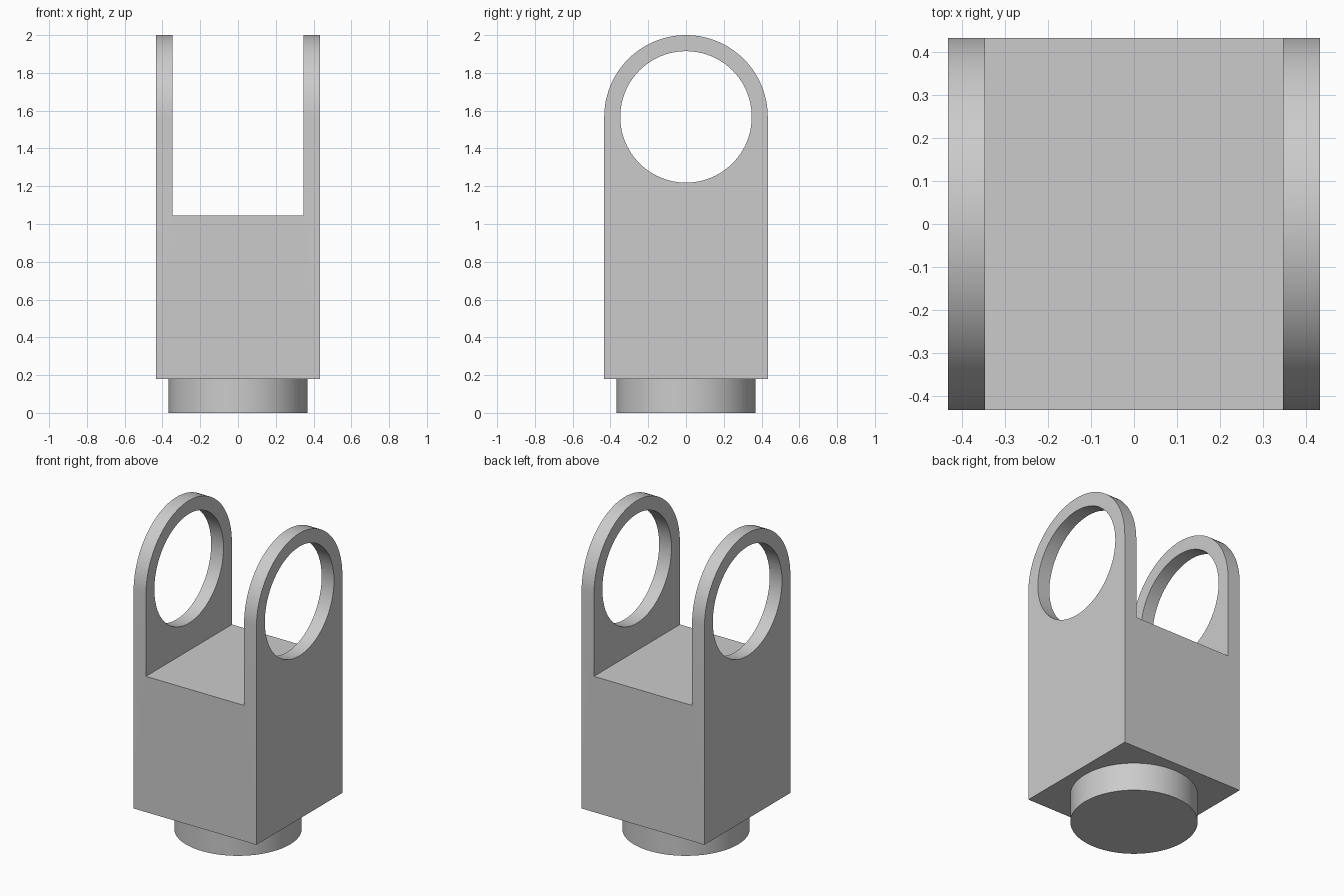
import bpy
import bmesh
import math
from mathutils import Matrix

cube = bpy.data.objects.get("Cube")
if cube:
    bpy.data.objects.remove(cube, do_unlink=True)

HALF = 0.433          # half width of the body, also the radius of the arm tops
BASE_Z = 0.18         # underside of the body
SEAT_Z = 1.045        # floor of the slot
EYE_Z = 2 - HALF      # centre of the arm holes
EYE_R = 0.348
INNER = 0.346         # inner face of the arms
PEG_R = 0.368
SEGMENTS = 96

grey = bpy.data.materials.new("light_grey")
grey.use_nodes = True
colour = (0.6, 0.6, 0.6, 1)
grey.diffuse_color = colour
grey.node_tree.nodes["Principled BSDF"].inputs["Base Color"].default_value = colour


def make_object(name, bm):
    bmesh.ops.recalc_face_normals(bm, faces=bm.faces)
    mesh = bpy.data.meshes.new(name)
    bm.to_mesh(mesh)
    bm.free()
    mesh.materials.append(grey)
    obj = bpy.data.objects.new(name, mesh)
    bpy.context.collection.objects.link(obj)
    return obj


def cylinder(name, radius, depth, matrix):
    bm = bmesh.new()
    bmesh.ops.create_cone(bm, cap_ends=True, segments=SEGMENTS, radius1=radius,
                          radius2=radius, depth=depth, matrix=matrix)
    return make_object(name, bm)


def activate(obj):
    bpy.ops.object.select_all(action='DESELECT')
    obj.select_set(True)
    bpy.context.view_layer.objects.active = obj


def cut(target, cutter):
    cutter.hide_render = True
    mod = target.modifiers.new("cut", 'BOOLEAN')
    mod.operation = 'DIFFERENCE'
    mod.solver = 'EXACT'
    mod.object = cutter
    activate(target)
    bpy.ops.object.modifier_apply(modifier=mod.name)
    bpy.data.objects.remove(cutter, do_unlink=True)


# Body: round-topped side profile extruded across the width
bm = bmesh.new()
steps = SEGMENTS // 2
profile = [(-HALF, BASE_Z), (HALF, BASE_Z)]
profile += [(HALF * math.cos(math.pi * i / steps), EYE_Z + HALF * math.sin(math.pi * i / steps))
            for i in range(steps + 1)]
face = bm.faces.new([bm.verts.new((-HALF, y, z)) for y, z in profile])
extruded = bmesh.ops.extrude_face_region(bm, geom=[face])["geom"]
bmesh.ops.translate(bm, vec=(2 * HALF, 0, 0),
                    verts=[v for v in extruded if isinstance(v, bmesh.types.BMVert)])
body = make_object("clevis_body", bm)

# Round holes through both arms
cut(body, cylinder("hole_cutter", EYE_R, 2,
                   Matrix.Translation((0, 0, EYE_Z)) @ Matrix.Rotation(math.pi / 2, 4, 'Y')))

# Slot between the arms
bm = bmesh.new()
bmesh.ops.create_cube(bm, size=2, matrix=Matrix.Translation((0, 0, SEAT_Z + 1))
                      @ Matrix.Diagonal((INNER, 1, 1, 1)))
cut(body, make_object("slot_cutter", bm))

# Peg under the body
peg = cylinder("base_peg", PEG_R, BASE_Z, Matrix.Translation((0, 0, BASE_Z / 2)))

for part in (body, peg):
    activate(part)
    bpy.ops.object.shade_smooth_by_angle(angle=math.radians(30))
